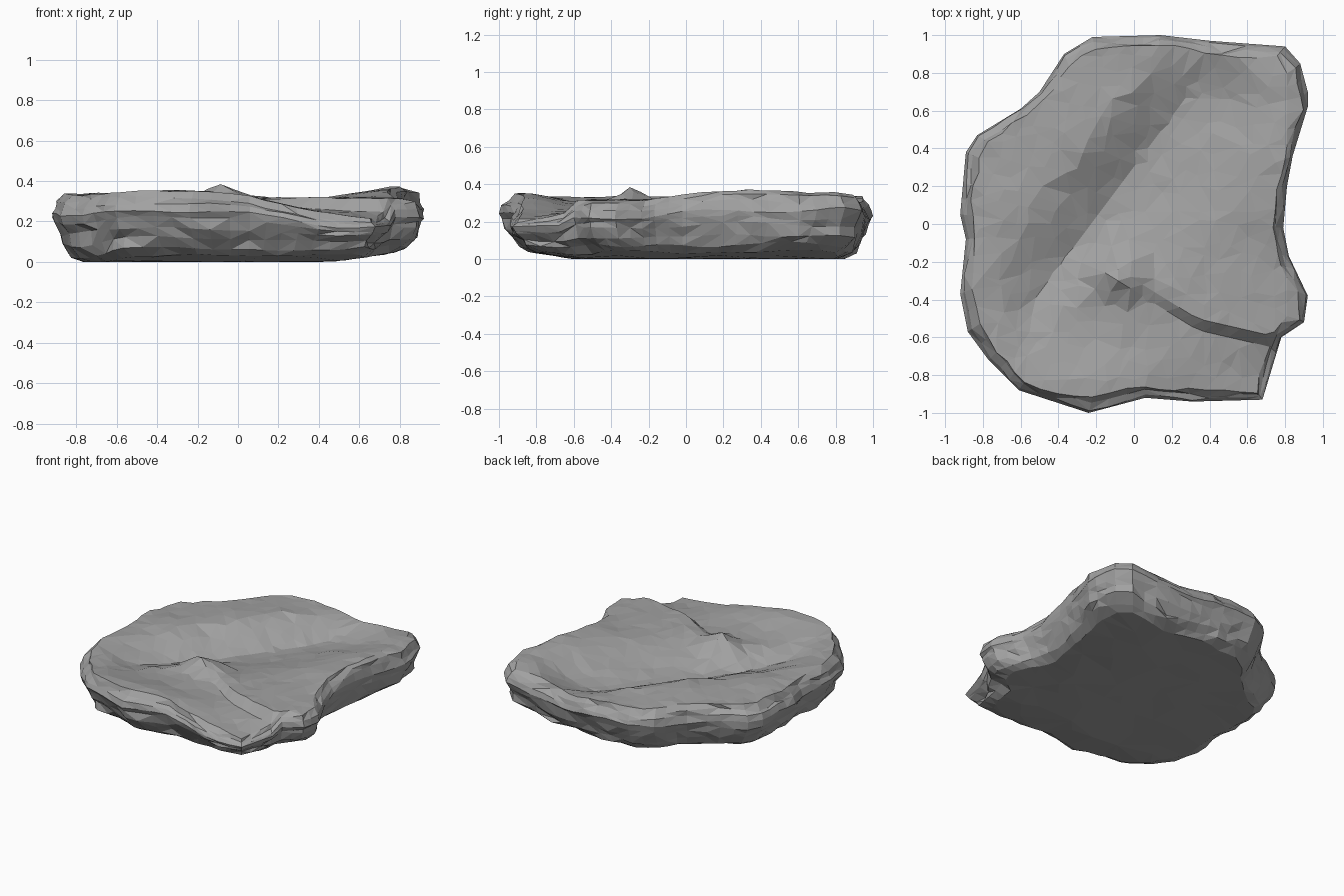
import bpy, bmesh, math, random
from mathutils import Vector, noise
from mathutils.geometry import delaunay_2d_cdt

random.seed(4)
if "Cube" in bpy.data.objects:
    bpy.data.objects.remove(bpy.data.objects["Cube"])

# Plan outline of the slab, counter-clockwise
OUTLINE = [(.92, -.38), (.82, -.17), (.79, -.02), (.81, .2), (.84, .36), (.92, .62), (.92, .7),
           (.88, .85), (.8, .94), (.4, .97), (.14, 1), (-.22, .99), (-.37, .9), (-.5, .7),
           (-.6, .61), (-.83, .47), (-.89, .38), (-.92, .05), (-.89, -.08), (-.92, -.37),
           (-.88, -.57), (-.77, -.72), (-.61, -.88), (-.24, -1), (.06, -.92), (.31, -.94),
           (.68, -.93), (.78, -.6), (.9, -.52)]
# Side layers: outline scale, height fraction
LAYERS = [(.84, 0), (.9, .1), (.935, .25), (.965, .42), (.985, .56), (1, .68), (.985, .8),
          (.965, .9), (.935, 1)]
STEP = .09


def smooth(v):
    v = min(max(v, 0), 1)
    return v * v * (3 - 2 * v)


def mix(a, b, f):
    return a + (b - a) * f


def rough(x, y, seed, freq=4):
    return noise.noise(Vector((x * freq, y * freq, seed)))


def ledge_y(x):
    return max(-.2 - .62 * (x + .15), -.5 - .23 * (x - .33))


def top_height(x, y):
    # Diagonal valley: s runs across it, t along it
    s = -.8 * (x + .1) + .6 * (y - .17)
    t = .6 * (x + .1) + .8 * (y - .17)
    floor = .335 - .12 * max(0, 1 - (t / .95) ** 4)
    if s > 0:
        # Back left plateau
        plateau = .335 - .03 * max(0, s - .4) - .015 * smooth(x / .3)
        plateau += .02 * smooth(1 - math.hypot(x + .15, y - .45) / .5)
        z = mix(floor, plateau, min(1, s / .26))
    else:
        # Right slab, highest at the back right edge
        slab = .315 + .05 * smooth((x - .35) / .4) * smooth((y + .3) / .5)
        z = mix(floor, slab, smooth(-s / .55))
        # Front shelf below the ledge, high at its left corner
        front = smooth((-y - .55) / .3)
        shelf = .3 - .04 * smooth((x + .1) / .5)
        shelf += front * (.05 * smooth((.5 - x) / .7) - .05 * smooth((x - .2) / .5))
        z = mix(z, shelf, smooth((ledge_y(x) - y) / .06) * smooth(-s / .2))
    # Raised boulder at the tip of the ledge
    z += .11 * max(0, 1 - math.hypot(x + .07, y + .25) / .2)
    return z + .012 * rough(x, y, 1) + .01 * rough(x, y, 5, 11)


def bottom_height(x, y):
    lift = .05 * smooth((x - .4) / .45) + .04 * smooth((-y - .55) / .35)
    return max(0, lift + .008 * rough(x, y, 9))


def resample(points, spacing):
    out = []
    for i, a in enumerate(points):
        a, b = Vector(a), Vector(points[(i + 1) % len(points)])
        n = max(1, round((b - a).length / spacing))
        out += [a.lerp(b, k / n) for k in range(n)]
    return out


def add_cap(bm, ring, height, step, creases):
    """Fill a ring with scattered facets that follow a height function."""
    pts = [Vector((v.co.x, v.co.y)) for v in ring]
    count = len(pts)
    pts += creases
    fixed = list(pts)
    cells = int(1 / step)
    for i in range(-cells, cells + 1):
        for j in range(-cells, cells + 1):
            p = Vector((i + random.uniform(-.4, .4), j + random.uniform(-.4, .4))) * step
            if min((p - q).length for q in fixed) > step * .45:
                pts.append(p)
    co, _, faces, origin, _, _ = delaunay_2d_cdt(pts, [], [list(range(count))], 1, 1e-5)
    verts = []
    for p, src in zip(co, origin):
        edge = [o for o in src if o < count]
        verts.append(ring[edge[0]] if edge else bm.verts.new((p.x, p.y, height(p.x, p.y))))
    for f in faces:
        corners = [verts[i] for i in f]
        if len(set(corners)) > 2:
            bm.faces.new(corners)


# Layered side walls
bm = bmesh.new()
base = resample(OUTLINE, STEP)
rings = []
for level, (scale, frac) in enumerate(LAYERS):
    ring = []
    wobble = min(1, (1 - scale) * 30)
    for p in base:
        grow = .035 * rough(p.x, p.y, level * 2.7, 3) + .012 * random.uniform(-1, 1)
        x, y = p * (scale + wobble * grow)
        if frac == 1:
            x = min(x, .81)
        low, high = bottom_height(x, y), top_height(x, y)
        f = frac
        if 0 < frac < 1:
            f += .09 * rough(p.x, p.y, level * 1.1 + 20, 2.5)
        ring.append(bm.verts.new((x, y, mix(low, high, f))))
    rings.append(ring)
for low, high in zip(rings, rings[1:]):
    for i in range(len(base)):
        j = (i + 1) % len(base)
        quad = (low[i], low[j], high[j], high[i])
        k = random.randrange(2)
        bm.faces.new((quad[k], quad[k + 1], quad[k + 2]))
        bm.faces.new((quad[k], quad[k + 2], quad[(k + 3) % 4]))

# Weathered top, creased along the ledge and the valley, and flat underside
creases = []
for k in range(14):
    x = -.15 + .065 * k
    creases += [Vector((x, ledge_y(x) - off)) for off in (0, .06)]
    t = -.7 + .11 * k
    creases.append(Vector((-.1 + .6 * t, .17 + .8 * t)))
add_cap(bm, rings[-1], top_height, STEP, creases)
add_cap(bm, rings[0], bottom_height, STEP * 2, [])
bmesh.ops.delete(bm, geom=[v for v in bm.verts if not v.link_faces], context='VERTS')
bmesh.ops.recalc_face_normals(bm, faces=bm.faces)

mesh = bpy.data.meshes.new("rock_slab")
bm.to_mesh(mesh)
bm.free()
slab = bpy.data.objects.new("rock_slab", mesh)
bpy.context.collection.objects.link(slab)

# Grey stone
stone = bpy.data.materials.new("grey_stone")
stone.use_nodes = True
colour = (.36, .36, .36, 1)
stone.diffuse_color = colour
stone.node_tree.nodes["Principled BSDF"].inputs["Base Color"].default_value = colour
mesh.materials.append(stone)
